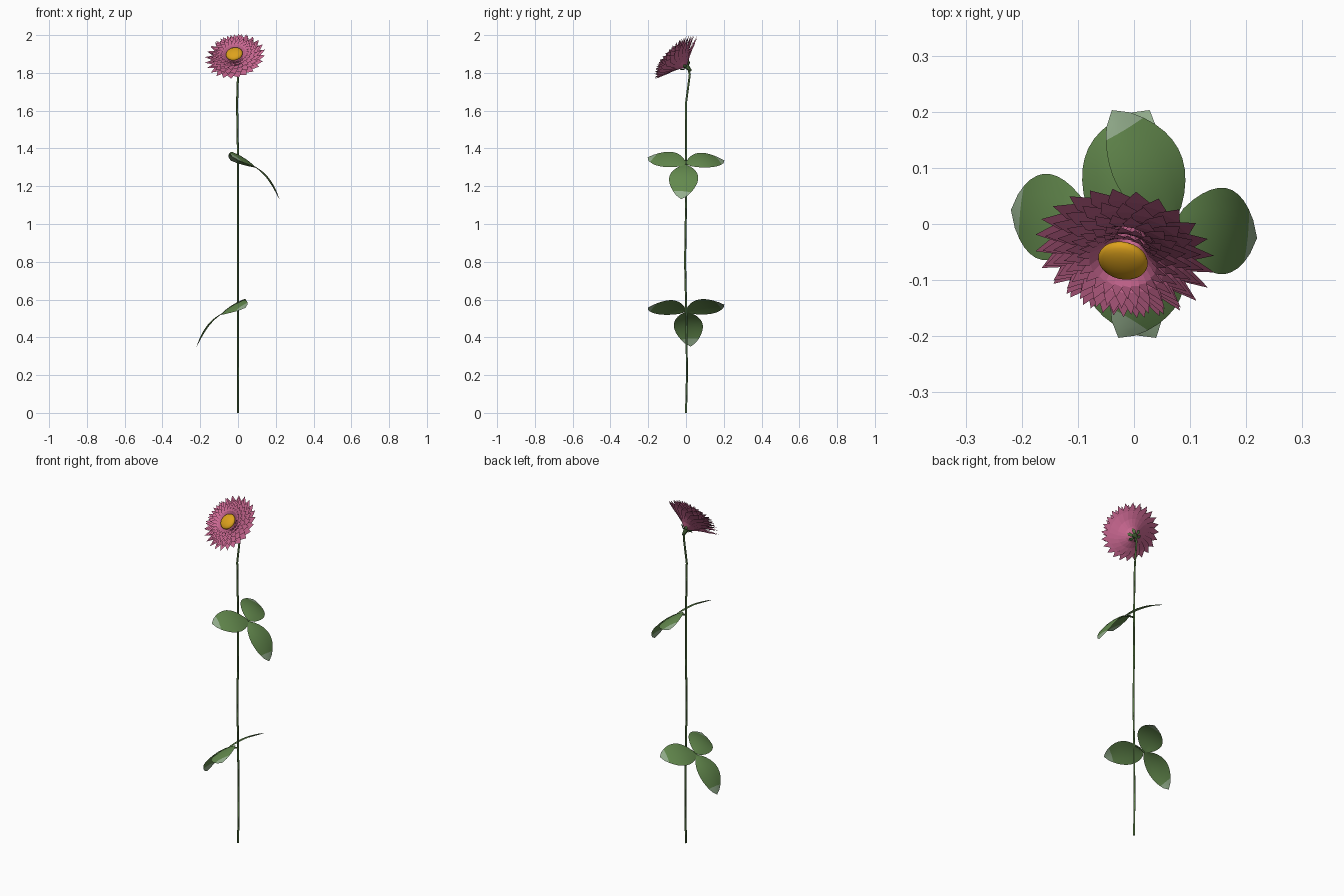
import bpy, bmesh, math
from mathutils import Vector, Matrix

if "Cube" in bpy.data.objects:
    bpy.data.objects.remove(bpy.data.objects["Cube"])


def material(name, rgb):
    m = bpy.data.materials.new(name)
    m.diffuse_color = (*rgb, 1)
    m.use_nodes = True
    m.node_tree.nodes["Principled BSDF"].inputs["Base Color"].default_value = m.diffuse_color
    return m


PINK = material("petal pink", (0.60, 0.14, 0.29))
GOLD = material("disc gold", (0.72, 0.36, 0.012))
LEAF = material("leaf green", (0.125, 0.25, 0.075))
PALE = material("pale leaf tip", (0.30, 0.43, 0.27))
STEM = material("stem green", (0.09, 0.18, 0.055))


def make_object(name, bm, mats, smooth=False):
    mesh = bpy.data.meshes.new(name)
    bm.to_mesh(mesh)
    bm.free()
    for m in mats:
        mesh.materials.append(m)
    for p in mesh.polygons:
        p.use_smooth = smooth
    ob = bpy.data.objects.new(name, mesh)
    bpy.context.collection.objects.link(ob)
    return ob


def add_strip(bm, rows, rule=lambda i: 0):
    """Skin rows of points into quads, welding pointed ends."""
    grid = [[bm.verts.new(p) for p in row] for row in rows]
    for i in range(len(grid) - 1):
        for j in range(len(grid[i]) - 1):
            f = bm.faces.new((grid[i][j], grid[i][j + 1],
                              grid[i + 1][j + 1], grid[i + 1][j]))
            f.material_index = rule(i)


def tube(name, points, radius):
    cu = bpy.data.curves.new(name, 'CURVE')
    cu.dimensions = '3D'
    cu.bevel_depth = radius
    cu.bevel_resolution = 1
    cu.use_fill_caps = True
    sp = cu.splines.new('POLY')
    sp.points.add(len(points) - 1)
    for p, co in zip(sp.points, points):
        p.co = (*co, 1)
    cu.materials.append(STEM)
    ob = bpy.data.objects.new(name, cu)
    bpy.context.collection.objects.link(ob)


# Stem
tube("stem", [(0, 0, 0), (0.001, 0.005, 0.2), (0, 0.002, 0.5), (0, -0.005, 0.8),
              (0, 0, 1.1), (0, 0, 1.35), (-0.005, 0, 1.64),
              (-0.002, 0.012, 1.73), (0, 0.02, 1.79), (0, 0.012, 1.825)], 0.0055)

# Three-part leaves: the lower one is the upper one turned half round
U, V, N = Vector((0.82, 0, -0.57)), Vector((0, 1, 0)), Vector((0.57, 0, 0.82))
JOINT = Vector((0.07, 0, 1.315))
STEPS = 12


def add_leaflet(bm, along, half_width, droop, place):
    side = N.cross(along).normalized()
    rows = []
    for i in range(STEPS + 1):
        t = i / STEPS
        w = half_width * max(0, math.sin(math.pi * t)) ** 0.7
        mid = JOINT + along * t + N * (0.012 * math.sin(math.pi * t) + droop * t * t)
        rows.append([place @ (mid + side * w * s - N * 0.10 * w * s * s)
                     for s in (1, 0.5, 0, -0.5, -1)])
    add_strip(bm, rows, lambda i: 1 if i >= STEPS - 2 else 0)


for label, place in (("upper", Matrix.Identity(4)),
                     ("lower", Matrix.Translation((0, 0, -0.78)) @ Matrix.Rotation(math.pi, 4, 'Z'))):
    bm = bmesh.new()
    add_leaflet(bm, U * 0.228 - V * 0.025, 0.077, -0.066, place)
    add_leaflet(bm, U * -0.102 + V * 0.203, 0.074, -0.045, place)
    add_leaflet(bm, U * -0.102 - V * 0.203, 0.074, -0.025, place)
    bmesh.ops.remove_doubles(bm, verts=bm.verts, dist=1e-5)
    make_object(label + "_leaf", bm, [LEAF, PALE], True)
    tube(label + "_leaf_stalk",
         [place @ Vector(p) for p in ((0, 0, 1.335), (0.04, 0, 1.328), JOINT)], 0.0045)

# Flower head frame: tilted up and to the front
AXIS = Vector((-0.17, -0.71, 0.69)).normalized()
HEAD = Matrix.Translation((-0.003, 0.004, 1.833)) @ AXIS.to_track_quat('Z', 'Y').to_matrix().to_4x4()


def add_petal(bm, angle, ctrl, tip, width, swirl, tilt):
    rows = []
    for t, k in ((0, 0.15), (0.3, 0.5), (0.55, 0.85), (0.78, 1), (1, 0)):
        r = 0.008 * (1 - t) ** 2 + 2 * t * (1 - t) * ctrl[0] + t * t * tip[0]
        h = 2 * t * (1 - t) * ctrl[1] + t * t * tip[1]
        a = angle + swirl * t
        mid = Vector((r * math.cos(a), r * math.sin(a), h))
        cross = Vector((-math.sin(a) * math.cos(tilt), math.cos(a) * math.cos(tilt), math.sin(tilt)))
        rows.append([HEAD @ (mid + cross * width * k * s) for s in (-1, 1)])
    add_strip(bm, rows)


# Petals in five rings, each ring smaller and higher
bm = bmesh.new()
rings = ((0.163, 0.080), (0.146, 0.097), (0.126, 0.109), (0.104, 0.116), (0.082, 0.113))
COUNT = 24
for k, (R, H) in enumerate(rings):
    for i in range(COUNT):
        add_petal(bm, (i + 0.5 * (k % 2)) * math.tau / COUNT,
                  (0.36 * R, H * (0.62 + 0.06 * k)), (R, H), 0.15 * R, 0.3, 0.22)
bmesh.ops.remove_doubles(bm, verts=bm.verts, dist=1e-5)
make_object("petals", bm, [PINK])

# Central disc
bm = bmesh.new()
bmesh.ops.create_uvsphere(bm, u_segments=24, v_segments=12, radius=1,
                          matrix=HEAD @ Matrix.Translation((0, 0, 0.098)) @ Matrix.Diagonal((0.045, 0.045, 0.018, 1)))
make_object("flower_disc", bm, [GOLD], True)

# Calyx with pointed sepals under the head
bm = bmesh.new()
bmesh.ops.create_cone(bm, cap_ends=True, segments=10, radius1=0.006, radius2=0.016, depth=0.04,
                      matrix=HEAD @ Matrix.Translation((0, 0, -0.012)))
for i in range(6):
    add_petal(bm, i * math.tau / 6, (0.020, -0.008), (0.040, 0.016), 0.010, 0, 0)
make_object("calyx", bm, [STEM])
